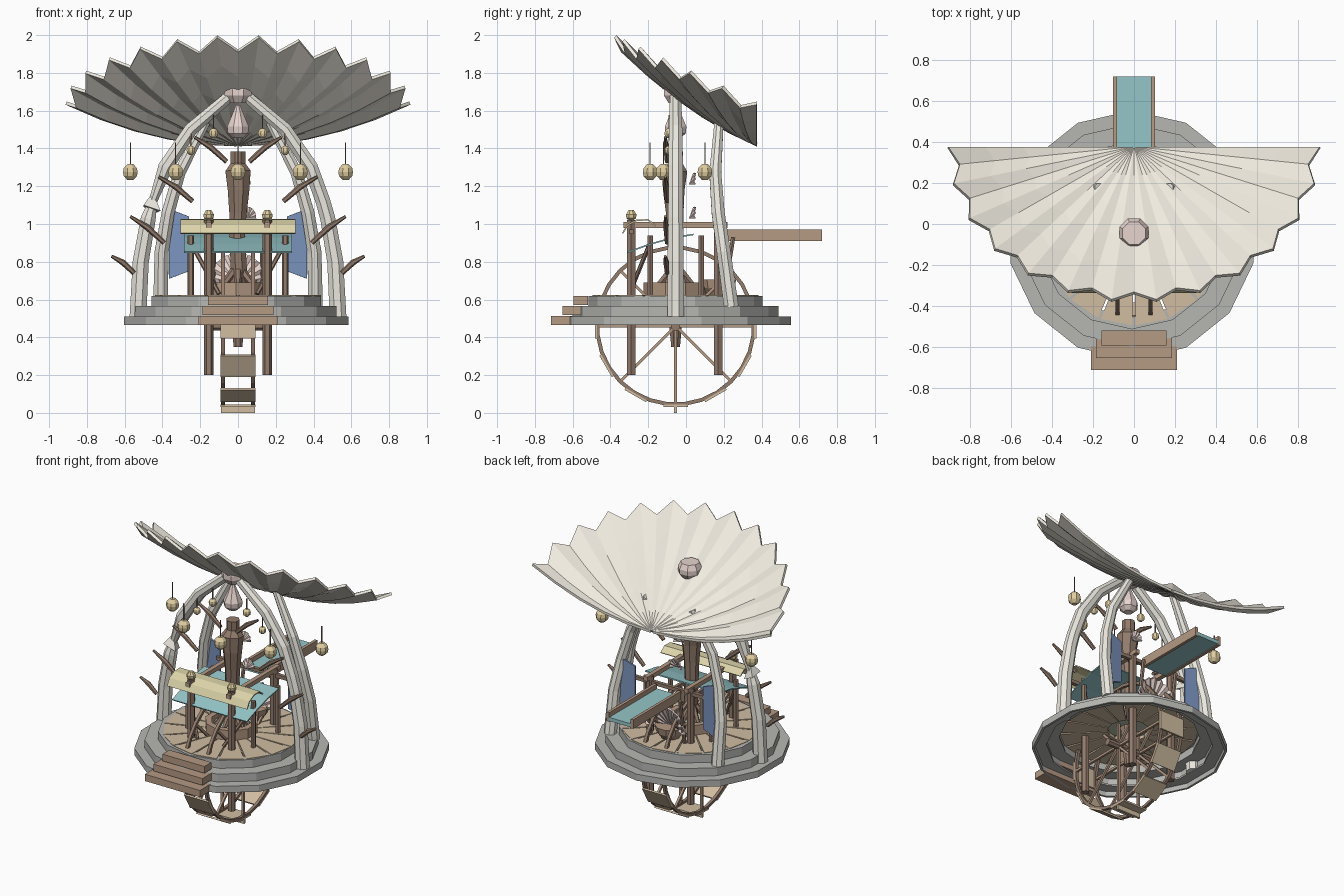
import bpy, bmesh, math
from mathutils import Vector
from math import sin, cos, pi

if "Cube" in bpy.data.objects:
    bpy.data.objects.remove(bpy.data.objects["Cube"])

CY = -0.055  # centre line of the platform, trunk and wheel
COL = dict(shell=(.88, .84, .75), bone=(.82, .8, .73), pink=(.8, .66, .62), stone=(.47, .47, .45),
           dark=(.29, .2, .15), wood=(.46, .32, .23), tan=(.64, .51, .36), gold=(.75, .62, .36),
           teal=(.3, .56, .58), yellow=(.72, .66, .4), blue=(.2, .3, .52), moss=(.5, .55, .42))
MATS = {}
for k, c in COL.items():
    MATS[k] = bpy.data.materials.new(k)
    MATS[k].diffuse_color = (*c, 1)


def make(name, verts, faces, col, thick=0):
    me = bpy.data.meshes.new(name)
    me.from_pydata([tuple(v) for v in verts], [], faces)
    bm = bmesh.new()
    bm.from_mesh(me)
    bmesh.ops.recalc_face_normals(bm, faces=bm.faces)
    bm.to_mesh(me)
    bm.free()
    ob = bpy.data.objects.new(name, me)
    bpy.context.collection.objects.link(ob)
    me.materials.append(MATS[col])
    if thick:
        m = ob.modifiers.new("thickness", 'SOLIDIFY')
        m.thickness, m.offset = thick, 0
    return ob


def box(name, x0, x1, y0, y1, z0, z1, col):
    v = [(x, y, z) for x in (x0, x1) for y in (y0, y1) for z in (z0, z1)]
    return make(name, v, [(0, 1, 3, 2), (4, 6, 7, 5), (0, 4, 5, 1), (2, 3, 7, 6), (0, 2, 6, 4), (1, 5, 7, 3)], col)


def sweep(name, pts, radii, col, n=6):
    pts = [Vector(p) for p in pts]
    v, f = [], []
    for i, p in enumerate(pts):
        d = (pts[min(i + 1, len(pts) - 1)] - pts[max(i - 1, 0)]).normalized()
        a = Vector((0, 1, 0)) if abs(d.y) < .8 else Vector((1, 0, 0))
        a = (a - d * a.dot(d)).normalized()
        b = d.cross(a)
        for k in range(n):
            t = 2 * pi * (k + .5) / n
            v.append(p + (a * cos(t) + b * sin(t)) * radii[i])
    for i in range(len(pts) - 1):
        for k in range(n):
            q = (k + 1) % n
            f.append((i * n + k, i * n + q, i * n + n + q, i * n + n + k))
    f += [tuple(range(n)), tuple(range(len(v) - n, len(v)))]
    return make(name, v, f, col)


def rod(name, a, b, r, col, r2=None, n=6):
    return sweep(name, [a, b], [r, r if r2 is None else r2], col, n)


def lathe(name, c, prof, col, n=8):
    return sweep(name, [(c[0], c[1], c[2] + z) for r, z in prof], [r for r, z in prof], col, n)


def loop(name, prof, n, fn, col):
    # closed profile carried round a full circle; fn(angle, u, w) gives the point
    m, v, f = len(prof), [], []
    for k in range(n):
        a = 2 * pi * (k + .5) / n
        v += [fn(a, u, w) for u, w in prof]
        q = (k + 1) % n
        f += [(m * k + j, m * k + (j + 1) % m, m * q + (j + 1) % m, m * q + j) for j in range(m)]
    return make(name, v, f, col)


def flat(a, r, z):
    return (-.01 + r * cos(a), CY + r * sin(a), z)


def fan(name, n, fn, col, thick, steps=5):
    # pleated half-disc: fn(angle, t, is_ridge) gives the point
    v, f = [], []
    for i in range(2 * n + 1):
        a = -pi / 2 + pi * i / (2 * n)
        v += [fn(a, max(j / steps, .01), i % 2 == 0) for j in range(steps + 1)]
    w = steps + 1
    for i in range(2 * n):
        f += [(i * w + j, i * w + j + 1, i * w + w + j + 1, i * w + w + j) for j in range(steps)]
    return make(name, v, f, col, thick)


# pleated scallop roof with knob and hanging drop
def roof_pt(a, t, ridge):
    s = t * (1 if ridge else .945)
    return (.91 * sin(a) * s, .375 - .755 * cos(a) * s,
            1.42 + .22 * s * s + .355 * cos(a) * s - (0 if ridge else .035 * t))
fan("roof_shell", 13, roof_pt, 'shell', .018)
lathe("roof_knob", (0, -.045, 1.64), [(.05, 0), (.078, .04), (.078, .07), (.06, .105)], 'pink')
lathe("hanging_drop", (0, CY, 1.455), [(.03, 0), (.058, .025), (.062, .06), (.035, .12), (.012, .175)], 'pink')

# stepped stone platform, hollow underneath
for name, ri, ro, z0, z1 in [("platform_low", .52, .61, .465, .51), ("platform_mid", .44, .545, .5, .565),
                             ("platform_top", .40, .46, .555, .62)]:
    loop(name, [(ro - .015, z0), (ro, z0), (ro, z1), (ri, z1), (ri, z1 - .012), (ro - .015, z1 - .012)], 14, flat, 'stone')

# radial floor planks
for k in range(16):
    a0, a1 = 2 * pi * (k + .04) / 16, 2 * pi * (k + .96) / 16
    v = [(r * cos(a), CY + r * sin(a), z) for z in (.6, .623) for r, a in ((.13, a0), (.44, a0), (.44, a1), (.13, a1))]
    make("floor_plank", v, [(0, 1, 2, 3), (4, 5, 6, 7)] + [(j, (j + 1) % 4, (j + 1) % 4 + 4, j + 4) for j in range(4)], 'tan')

# front steps
for i, (w, y0, y1) in enumerate([(.21, -.715, -.6), (.187, -.655, -.55), (.16, -.595, -.52)]):
    box("front_step", -w, w, y0, y1, .465 + .053 * i, .512 + .053 * i, 'wood')

# curved bone ribs and their branches
for s in (-1, 1):
    sweep("main_rib", [(s * x, CY, z) for x, z in
          ((.53, .5), (.515, .8), (.475, 1.03), (.45, 1.12), (.385, 1.3), (.25, 1.5), (.04, 1.68))],
          [.048, .046, .043, .024 if s < 0 else .042, .042, .038, .032], 'bone', 8)
    sweep("back_rib", [(s * .41, .24, .56), (s * .405, .2, .85), (s * .37, .17, 1.06),
          (s * .31, .155, 1.27), (s * .17, .175, 1.54)], [.042, .04, .037, .034, .026], 'bone', 8)
    for (xa, za), (xb, zb) in [((.24, 1.12), (.42, 1.25)), ((.39, .9), (.57, 1.04)), ((.55, .74), (.67, .83)), ((.06, 1.33), (.23, 1.46))]:
        sweep("branch", [(s * xa, -.1, za), (s * (xa + xb) / 2, -.105, (za + zb) / 2 + .012), (s * xb, -.11, zb)],
              [.013, .016, .008], 'dark')
make("rib_joint", [(-.5, -.1, 1.1), (-.41, -.1, 1.07), (-.43, -.02, 1.06), (-.5, -.01, 1.09), (-.45, CY, 1.17)],
     [(0, 1, 2, 3), (0, 1, 4), (1, 2, 4), (2, 3, 4), (3, 0, 4)], 'bone')

# hanging lanterns
def lantern(x, y, z, r):
    lathe("lantern", (x, y, z), [(r * .4, -r), (r * .9, -r * .5), (r, 0), (r * .9, r * .5), (r * .4, r)], 'gold')
    rod("lantern_cord", (x, y, z + r), (x, y, z + 3.7 * r), .004, 'dark', n=4)
for x, y, z, r in [(.57, .1, 1.275, .042), (.33, -.12, 1.275, .042), (.25, -.09, 1.39, .024), (.13, -.09, 1.48, .026)]:
    lantern(x, y, z, r)
    lantern(-x, y, z, r)
lantern(0, -.19, 1.275, .042)

# centre trunk with shell fungi
sweep("trunk", [(0, CY, .35), (0, CY, .6), (.005, CY, .75), (-.005, CY, .95), (0, -.06, 1.06), (.003, -.065, 1.18),
      (0, -.06, 1.28), (0, CY, 1.32), (0, CY, 1.385)],
      [.025, .05, .046, .045, .05, .062, .072, .042, .043], 'dark', 8)
for k in range(6):
    a = pi * (k + .5) / 3
    rod("root", (0, CY, .78), (.14 * cos(a), CY + .14 * sin(a), .62), .025, 'dark', .012)
for x, y, z in [(.05, .01, 1.05), (.02, .01, 1.23)]:
    fan("small_shell", 6, lambda a, t, r: (x + .045 * sin(a) * t, y + .01 + .03 * t * (1 if r else .7),
        z - .02 + .06 * cos(a) * t), 'pink', .008, 2)

# basin round the trunk
loop("basin_wall", [(.13, .62), (.17, .62), (.17, .69), (.13, .69)], 10, flat, 'wood')
lathe("basin_water", (0, CY, .62), [(.13, 0), (.13, .045)], 'moss', 10)

# water wheel passing through the floor, paddles below
WZ, WR = .46, .425
for s in (-1, 1):
    loop("wheel_rim", [(-.01, WR - .02), (.01, WR - .02), (.01, WR), (-.01, WR)], 28,
         lambda a, u, r: (s * .08 + u, CY + r * cos(a), WZ + r * sin(a)), 'dark')
    for k in range(8):
        a = pi * k / 4
        rod("wheel_spoke", (s * .08, CY, WZ), (s * .08, CY + .41 * cos(a), WZ + .41 * sin(a)), .011, 'wood', n=4)
rod("wheel_axle", (-.17, CY, WZ), (.17, CY, WZ), .025, 'dark', n=8)
for k in range(12):
    a = 2 * pi * (k + .5) / 12 + pi / 12
    if sin(a) < .2:
        b = box("wheel_paddle", -.092, .092, -.065, .065, -.006, .006, 'tan')
        b.location = (0, CY + .422 * cos(a), WZ + .422 * sin(a))
        b.rotation_euler = (a - pi / 2, 0, 0)
box("wheel_bottom_bucket", -.09, .09, CY - .008, CY + .008, 0, .04, 'tan')

# posts and frame of the pavilion
for s in (-1, 1):
    for y, top in ((-.29, 1.02), (.17, 1.0)):
        rod("post", (s * .155, y, .2), (s * .155, y, top), .026, 'dark', n=6)
    lathe("post_ball", (s * .155, -.29, 1.02), [(.014, 0), (.028, .012), (.03, .03), (.014, .055)], 'gold')
    box("side_beam", s * .155 - .015, s * .155 + .015, -.33, .22, .98, 1.01, 'wood')
    for y in (-.19, .08):
        rod("short_post", (s * .25, y, .62), (s * .25, y, .94), .017, 'dark')
    rod("brace", (s * .25, -.19, .9), (s * .1, -.3, .63), .012, 'dark')
    rod("back_strut", (s * .13, .25, .93), (s * .13, .2, .62), .013, 'dark')
    # blue side banner
    make("banner", [(s * .365, .19, .71), (s * .26, .18, .75), (s * .26, .18, 1.04), (s * .365, .19, 1.08)], [(0, 1, 2, 3)], 'blue', .012)
for y, z in ((-.29, .96), (.17, .96)):
    box("cross_beam", -.28, .28, y - .012, y + .012, z - .012, z + .012, 'dark')

# draped awnings
def cloth(name, w, prof, col):
    v = [(s * w, y, z) for y, z in prof for s in (-1, 1)]
    make(name, v, [(2 * i, 2 * i + 1, 2 * i + 3, 2 * i + 2) for i in range(len(prof) - 1)], col, .008)
cloth("yellow_awning", .305, [(-.335, .95), (-.31, .995), (-.26, 1.02), (-.2, 1.022), (-.16, .99)], 'yellow')
cloth("teal_awning", .285, [(-.31, .85), (-.2, .89), (-.08, .925), (.04, .945)], 'teal')

# water chute at the back
box("chute_bed", -.085, .085, .2, .72, .915, .94, 'teal')
for s in (-1, 1):
    box("chute_side", s * .092 - .01, s * .092 + .01, .2, .72, .91, .972, 'wood')

# fan-backed seat at the rear
fan("seat_back", 9, lambda a, t, r: (.15 * sin(a) * t, .16 + .06 * t + (.015 * t if r else 0),
    .69 + .16 * cos(a) * t * (1 if r else .94)), 'pink', .012, 3)
lathe("seat_bowl", (0, .17, .62), [(.06, 0), (.09, .04), (.1, .085), (.07, .085)], 'wood', 10)

for m in bpy.data.materials:
    if m.users and not m.is_grease_pencil:
        m.use_nodes = True
        m.node_tree.nodes["Principled BSDF"].inputs["Base Color"].default_value = m.diffuse_color
